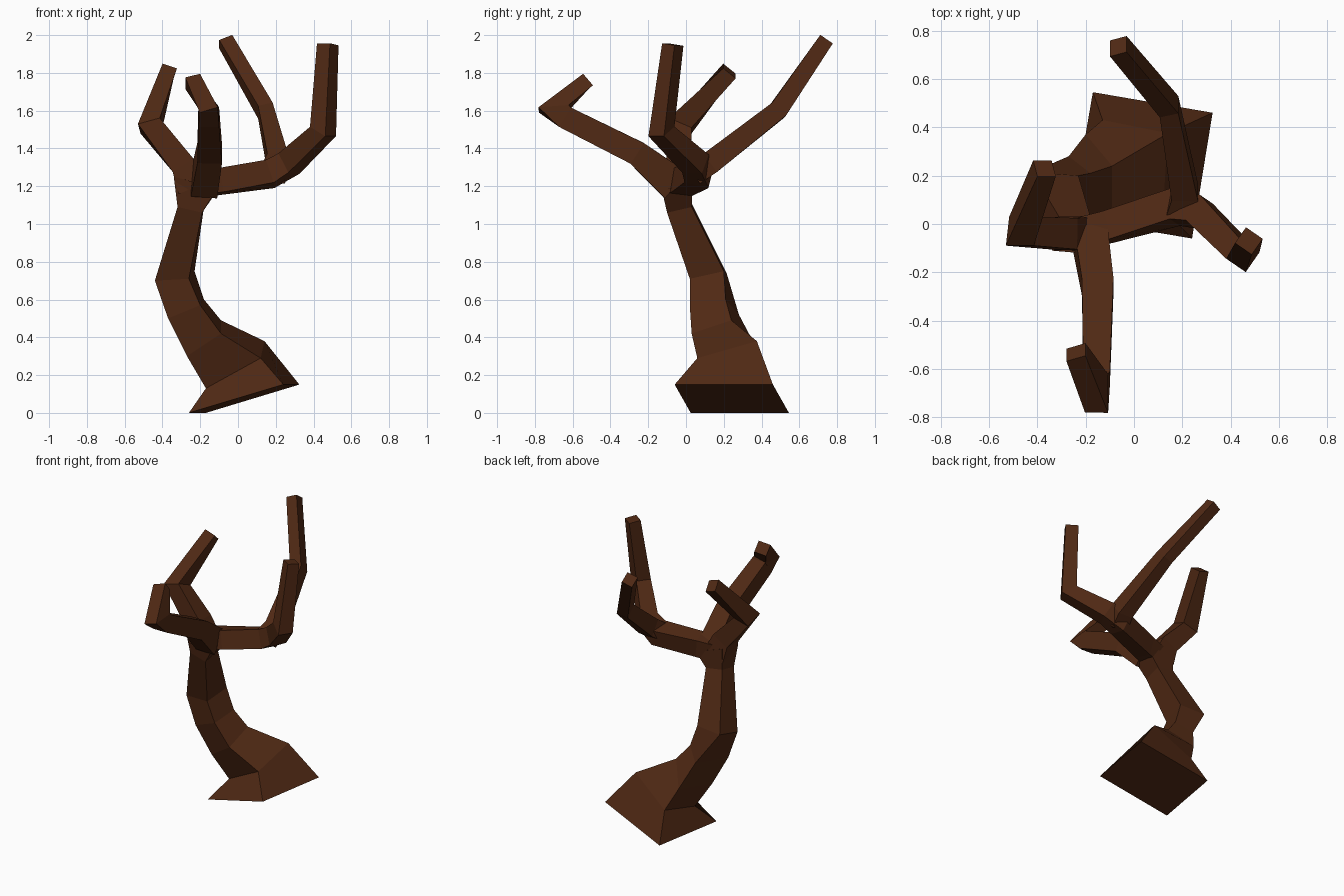
import bpy, bmesh
from mathutils import Vector

bark = bpy.data.materials.new("dark_brown_bark")
bark.diffuse_color = (0.08, 0.022, 0.007, 1)


def loft(name, rings):
    """Skin a list of four-cornered rings into a closed, flat-shaded solid."""
    bm = bmesh.new()
    vs = [[bm.verts.new(p) for p in ring] for ring in rings]
    for a, b in zip(vs, vs[1:]):
        for i in range(4):
            j = (i + 1) % 4
            bm.faces.new((a[i], a[j], b[j], b[i]))
    bm.faces.new(vs[0])
    bm.faces.new(vs[-1])
    bmesh.ops.recalc_face_normals(bm, faces=bm.faces)
    me = bpy.data.meshes.new(name)
    bm.to_mesh(me)
    bm.free()
    me.materials.append(bark)
    ob = bpy.data.objects.new(name, me)
    bpy.context.collection.objects.link(ob)
    return ob


def branch(name, path, hint):
    """Square limb along (x, y, z, half width along hint, other half width)."""
    pts = [Vector(p[:3]) for p in path]
    rings = []
    for i, p in enumerate(pts):
        t = Vector()
        if i > 0:
            t += (p - pts[i - 1]).normalized()
        if i < len(pts) - 1:
            t += (pts[i + 1] - p).normalized()
        t.normalize()
        u = Vector(hint)
        u = (u - t * u.dot(t)).normalized()
        v = t.cross(u) * path[i][4]
        u = u * path[i][3]
        rings.append([p - u - v, p + u - v, p + u + v, p - u + v])
    return loft(name, rings)


# Trunk with slanted root flare: front-left, front-right, back-right, back-left
loft("trunk", [
    [(-.26, .025, 0), (.24, -.06, .15), (.325, .46, .15), (-.17, .545, 0)],
    [(-.17, .14, .13), (.12, .06, .29), (.14, .375, .38), (-.13, .43, .20)],
    [(-.27, .085, .30), (-.09, .03, .42), (-.09, .24, .49), (-.20, .37, .35)],
    [(-.37, .045, .50), (-.20, .02, .57), (-.18, .21, .60), (-.27, .28, .52)],
    [(-.44, .04, .70), (-.26, .02, .71), (-.23, .20, .75), (-.42, .215, .74)],
    [(-.32, -.09, 1.09), (-.19, -.10, 1.06), (-.18, .03, 1.09), (-.31, .03, 1.11)],
    [(-.34, -.11, 1.25), (-.11, -.13, 1.19), (-.10, .035, 1.19), (-.31, .03, 1.26)],
])

# Left limb, bending backward at its elbow
branch("left_branch", [
    (-.24, -.04, 1.19, .07, .08), (-.29, -.04, 1.31, .065, .065),
    (-.465, -.03, 1.52, .065, .06), (-.37, .23, 1.81, .043, .04)], (0, 1, 0))

# Front limb, folding back sharply at its end
branch("front_branch", [
    (-.18, -.06, 1.21, .07, .09), (-.15, -.26, 1.375, .065, .065),
    (-.155, -.64, 1.565, .055, .06), (-.155, -.70, 1.61, .05, .08),
    (-.24, -.53, 1.755, .042, .04)], (1, 0, 0))

# Right limb, turning upward
branch("right_branch", [
    (-.22, -.04, 1.21, .06, .065), (-.10, -.01, 1.225, .06, .065),
    (.17, .07, 1.265, .065, .065), (.27, .05, 1.32, .06, .06),
    (.45, -.13, 1.49, .05, .055), (.475, -.07, 1.95, .04, .042)], (.55, .8, 0))

# Back limb, forking off the right one
branch("back_branch", [
    (.19, .05, 1.27, .06, .06), (.21, .13, 1.325, .055, .06),
    (.145, .485, 1.6, .04, .05), (-.065, .735, 1.965, .038, .04)], (1, 0, 0))
